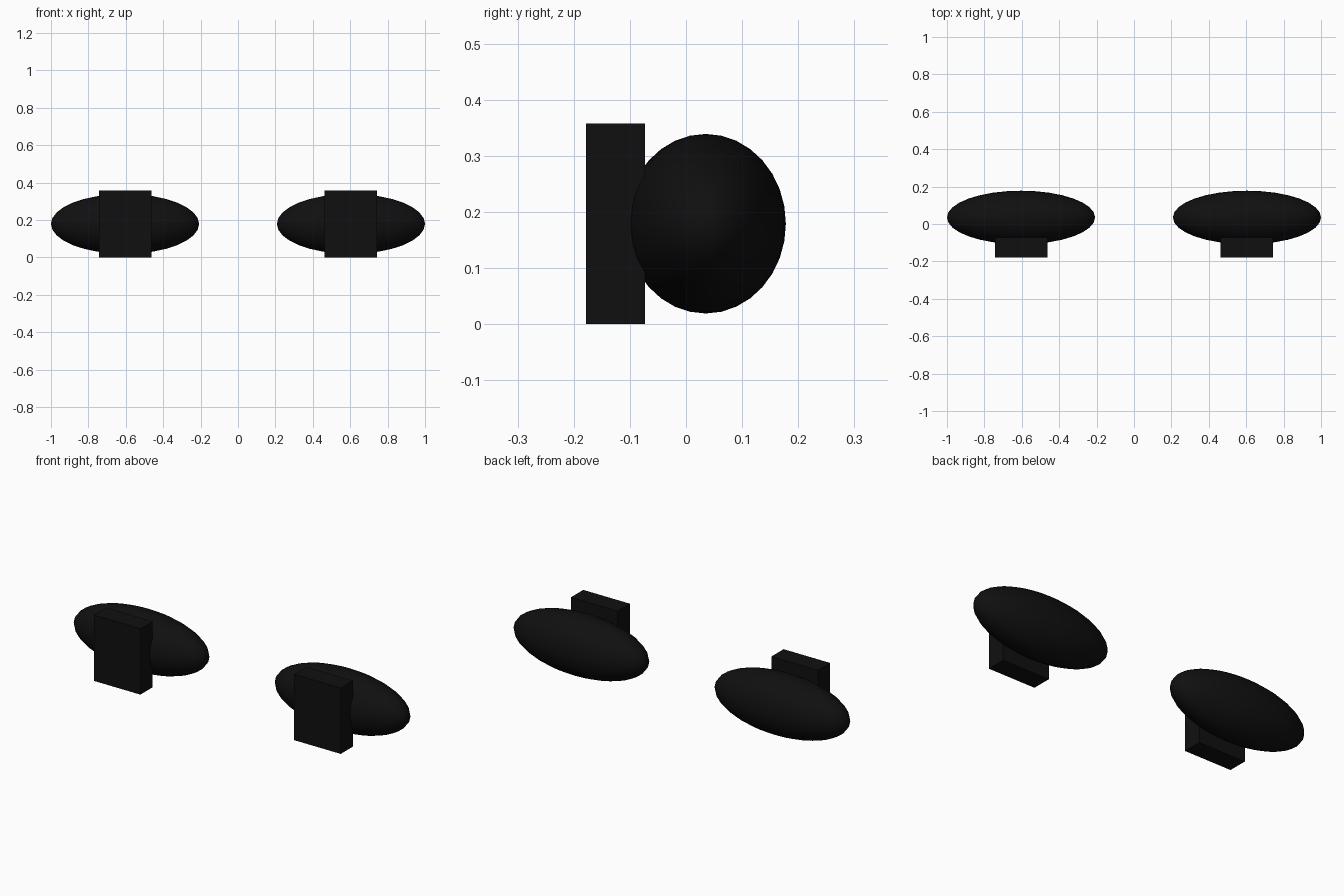
import bpy

if "Cube" in bpy.data.objects:
    bpy.data.objects.remove(bpy.data.objects["Cube"])

black = bpy.data.materials.new("black")
black.diffuse_color = (0.005, 0.005, 0.005, 1)
black.use_nodes = True
black.node_tree.nodes["Principled BSDF"].inputs["Base Color"].default_value = black.diffuse_color


def finish(obj, name, size):
    obj.name = name
    obj.scale = size
    bpy.ops.object.transform_apply(location=False, rotation=False, scale=True)
    obj.data.materials.append(black)


for side, sx in (("left", -1), ("right", 1)):
    # Flattened oval pad
    bpy.ops.mesh.primitive_uv_sphere_add(segments=32, ring_count=16, radius=1,
                                         location=(sx * 0.604, 0.035, 0.179))
    pad = bpy.context.object
    finish(pad, side + "_oval_pad", (0.396, 0.143, 0.16))
    bpy.ops.object.shade_smooth_by_angle()

    # Upright block overlapping the front of the pad
    bpy.ops.mesh.primitive_cube_add(size=1, location=(sx * 0.602, -0.1255, 0.179))
    finish(bpy.context.object, side + "_front_block", (0.28, 0.105, 0.358))
